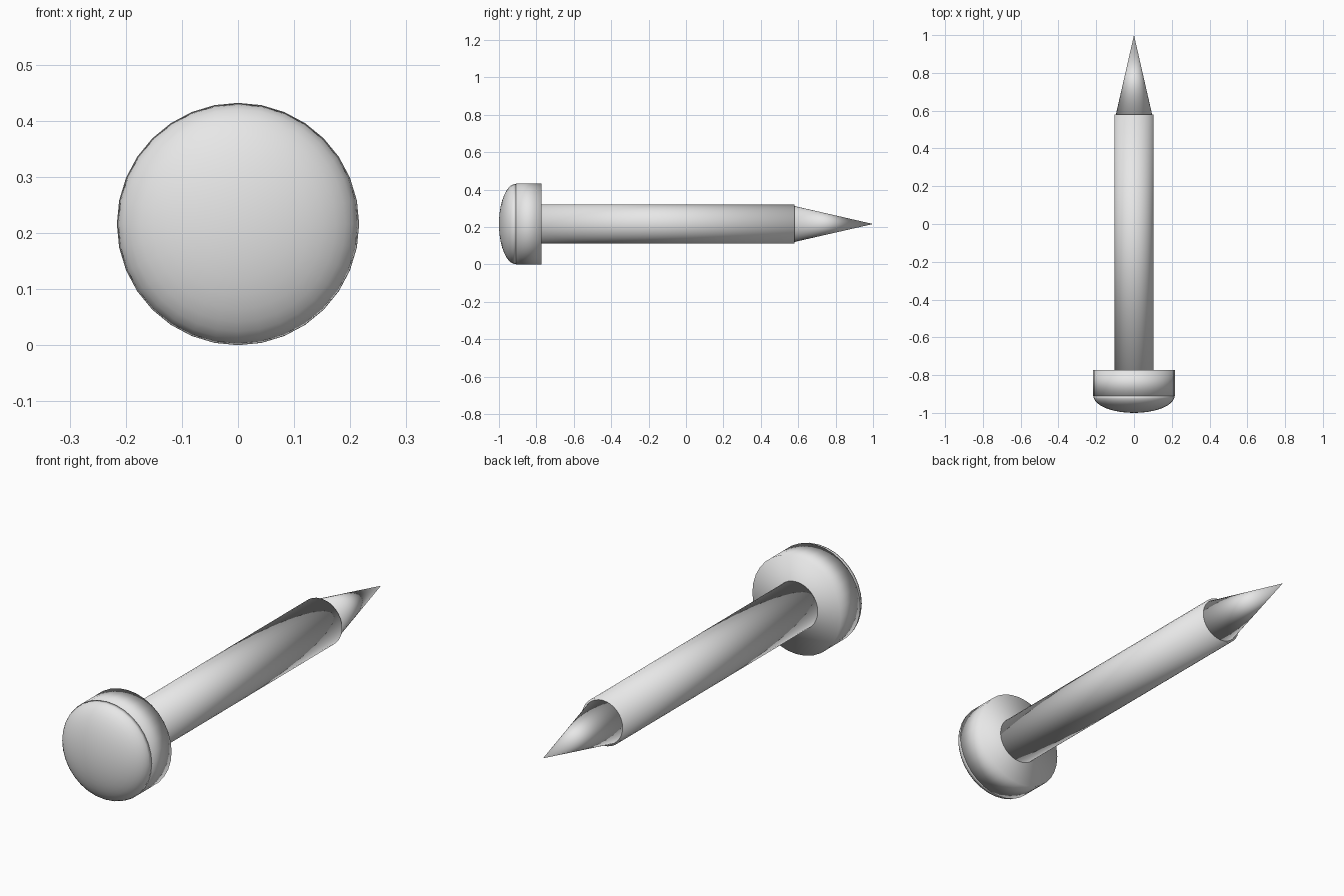
import bpy, bmesh, math

if "Cube" in bpy.data.objects:
    bpy.data.objects.remove(bpy.data.objects["Cube"])

CENTRE_Z = 0.216
SEGMENTS = 32

metal = bpy.data.materials.new("light grey metal")
metal.diffuse_color = (0.8, 0.8, 0.8, 1.0)
metal.use_nodes = True
metal.node_tree.nodes["Principled BSDF"].inputs["Base Color"].default_value = metal.diffuse_color


def lathe(name, profile):
    """Revolve (radius, y) points around the nail's long axis; radius 0 makes a pole."""
    bm = bmesh.new()
    rings = []
    for r, y in profile:
        if r == 0:
            rings.append([bm.verts.new((0, y, CENTRE_Z))])
            continue
        rings.append([bm.verts.new((r * math.cos(a), y, CENTRE_Z + r * math.sin(a)))
                      for a in (2 * math.pi * i / SEGMENTS for i in range(SEGMENTS))])
    for a, b in zip(rings, rings[1:]):
        for i in range(SEGMENTS):
            j = (i + 1) % SEGMENTS
            if len(a) == 1:
                bm.faces.new((a[0], b[j], b[i]))
            elif len(b) == 1:
                bm.faces.new((a[i], a[j], b[0]))
            else:
                bm.faces.new((a[i], a[j], b[j], b[i]))
    # Close open ends with flat caps
    for ring in (rings[0], rings[-1]):
        if len(ring) > 1:
            bm.faces.new(ring)
    bmesh.ops.recalc_face_normals(bm, faces=bm.faces)
    for f in bm.faces:
        f.smooth = True
    mesh = bpy.data.meshes.new(name)
    bm.to_mesh(mesh)
    bm.free()
    mesh.materials.append(metal)
    obj = bpy.data.objects.new(name, mesh)
    bpy.context.collection.objects.link(obj)
    return obj


# Domed striking face: a flattened half ellipsoid
dome = [(0, -1.0)]
for k in range(1, 11):
    t = math.pi / 2 * k / 10
    dome.append((0.215 * math.sin(t), -0.91 - 0.09 * math.cos(t)))
lathe("head_dome", dome)

# Head disc, shaft and pointed tip
lathe("head_disc", [(0.216, -0.91), (0.216, -0.773)])
lathe("shaft", [(0.104, -0.80), (0.104, 0.58)])
lathe("tip", [(0.097, 0.575), (0, 1.0)])
